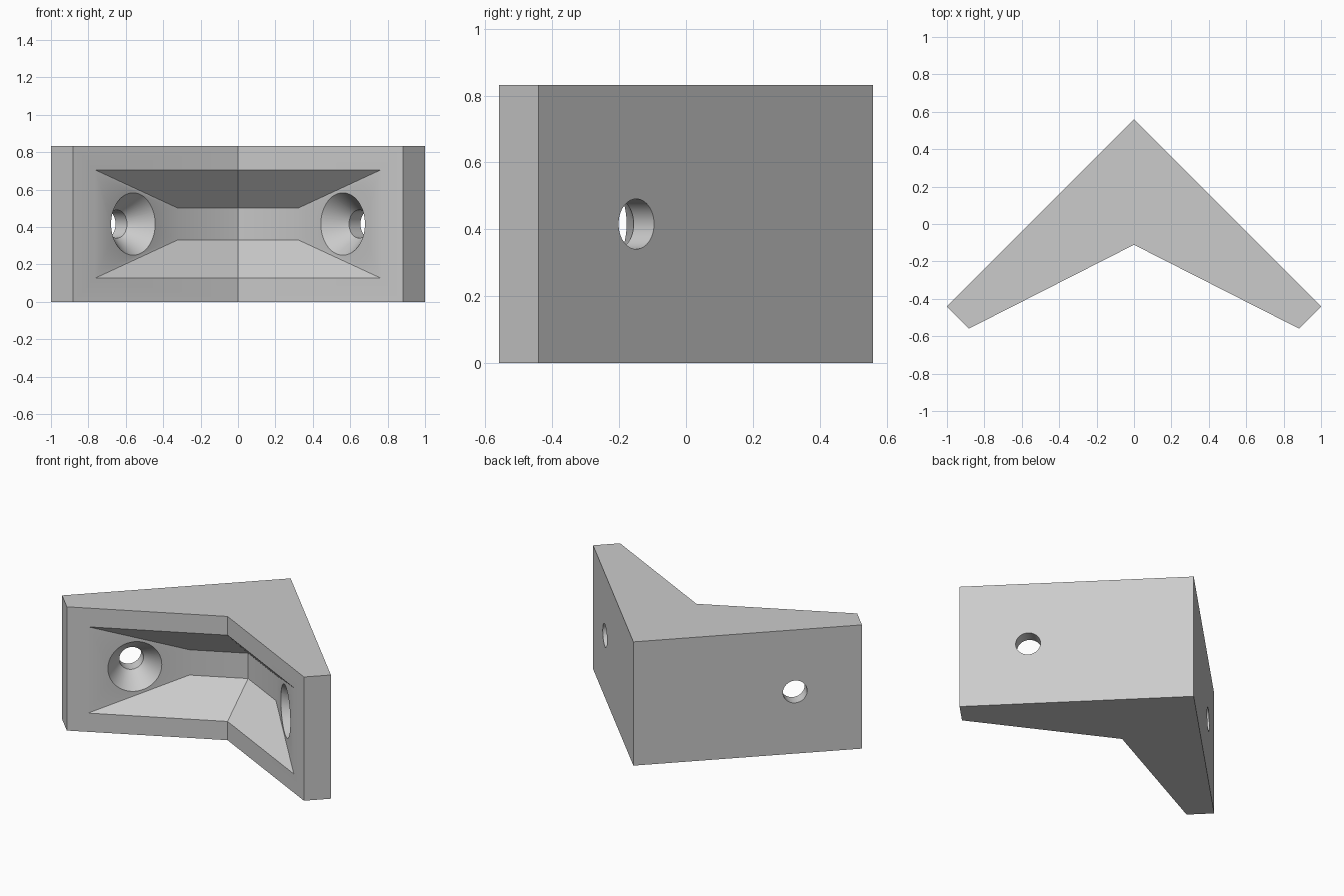
import bpy, bmesh, math
from mathutils import Vector

if "Cube" in bpy.data.objects:
    bpy.data.objects.remove(bpy.data.objects["Cube"], do_unlink=True)

HEIGHT = 0.832
MID = HEIGHT / 2
OPEN, FLOOR = 0.29, 0.085        # half heights of pocket mouth and pocket floor
SEGMENTS = 64

grey = bpy.data.materials.new("plain_grey")
grey.use_nodes = True
colour = (0.6, 0.6, 0.6, 1)
grey.diffuse_color = colour
grey.node_tree.nodes["Principled BSDF"].inputs["Base Color"].default_value = colour


def mirrored_object(name, bm):
    """Mirror a half across x = 0, weld it and make an object."""
    copy = bmesh.ops.duplicate(bm, geom=bm.verts[:] + bm.edges[:] + bm.faces[:])["geom"]
    for v in copy:
        if isinstance(v, bmesh.types.BMVert):
            v.co.x = -v.co.x
    bmesh.ops.remove_doubles(bm, verts=bm.verts[:], dist=1e-5)
    bmesh.ops.recalc_face_normals(bm, faces=bm.faces[:])
    mesh = bpy.data.meshes.new(name)
    bm.to_mesh(mesh)
    bm.free()
    mesh.materials.append(grey)
    obj = bpy.data.objects.new(name, mesh)
    bpy.context.collection.objects.link(obj)
    return obj


# Plan points of one wing
back = Vector((0, 0.559))
tip_back = Vector((1, -0.441))
tip_front = Vector((0.882, -0.559))
inner = Vector((0, -0.111))
mouth_end = inner.lerp(tip_front, 0.765 / 0.882)
floor_end = mouth_end + Vector((-1, 1)) * 0.443
floor_mid = floor_end + (inner - tip_front) * (floor_end.x / tip_front.x)

# Bracket: chevron block with a sloped pocket in its inner faces
bm = bmesh.new()


def pair(p, half):
    return [bm.verts.new((p.x, p.y, MID + s * half)) for s in (-1, 1)]


A, B, C, D = [pair(p, MID) for p in (back, tip_back, tip_front, inner)]
mouth_a, mouth_b = pair(inner, OPEN), pair(mouth_end, OPEN)
floor_a, floor_b = pair(floor_mid, FLOOR), pair(floor_end, FLOOR)


def upright(p, q):
    bm.faces.new((p[0], q[0], q[1], p[1]))


upright(A, B)                    # outer wall
upright(B, C)                    # wing tip
upright(C, mouth_b)              # rim beside the pocket
upright(mouth_b, floor_b)        # screw seat
upright(floor_b, floor_a)        # pocket floor
for i in (0, 1):
    bm.faces.new((A[i], B[i], C[i], D[i]))
    bm.faces.new((D[i], C[i], mouth_b[i], mouth_a[i]))
    bm.faces.new((mouth_a[i], mouth_b[i], floor_b[i], floor_a[i]))
bracket = mirrored_object("corner_bracket", bm)

# Countersunk screw holes, square to the outer walls
bm = bmesh.new()
axis = Vector((1, 1, 0)).normalized()
side = Vector((1, -1, 0)).normalized()
start = Vector((0.5605, -0.2955, MID))
rings = []
for depth, radius in ((-0.02, 0.167), (0, 0.167), (0.122, 0.075), (0.3, 0.075)):
    ring = []
    for k in range(SEGMENTS):
        a = math.tau * k / SEGMENTS
        offset = side * math.cos(a) + Vector((0, 0, math.sin(a)))
        ring.append(bm.verts.new(start + axis * depth + offset * radius))
    rings.append(ring)
for lower, upper in zip(rings, rings[1:]):
    for k in range(SEGMENTS):
        n = (k + 1) % SEGMENTS
        bm.faces.new((lower[k], lower[n], upper[n], upper[k]))
bm.faces.new(rings[0])
bm.faces.new(rings[-1])
cutter = mirrored_object("screw_hole_cutter", bm)
cutter.hide_render = True

cut = bracket.modifiers.new("screw_holes", 'BOOLEAN')
cut.operation = 'DIFFERENCE'
cut.solver = 'EXACT'
cut.object = cutter

bpy.ops.object.select_all(action='DESELECT')
bracket.select_set(True)
bpy.context.view_layer.objects.active = bracket
bpy.ops.object.modifier_apply(modifier=cut.name)
bpy.data.objects.remove(cutter, do_unlink=True)
bpy.ops.object.shade_smooth_by_angle(angle=math.radians(20))
